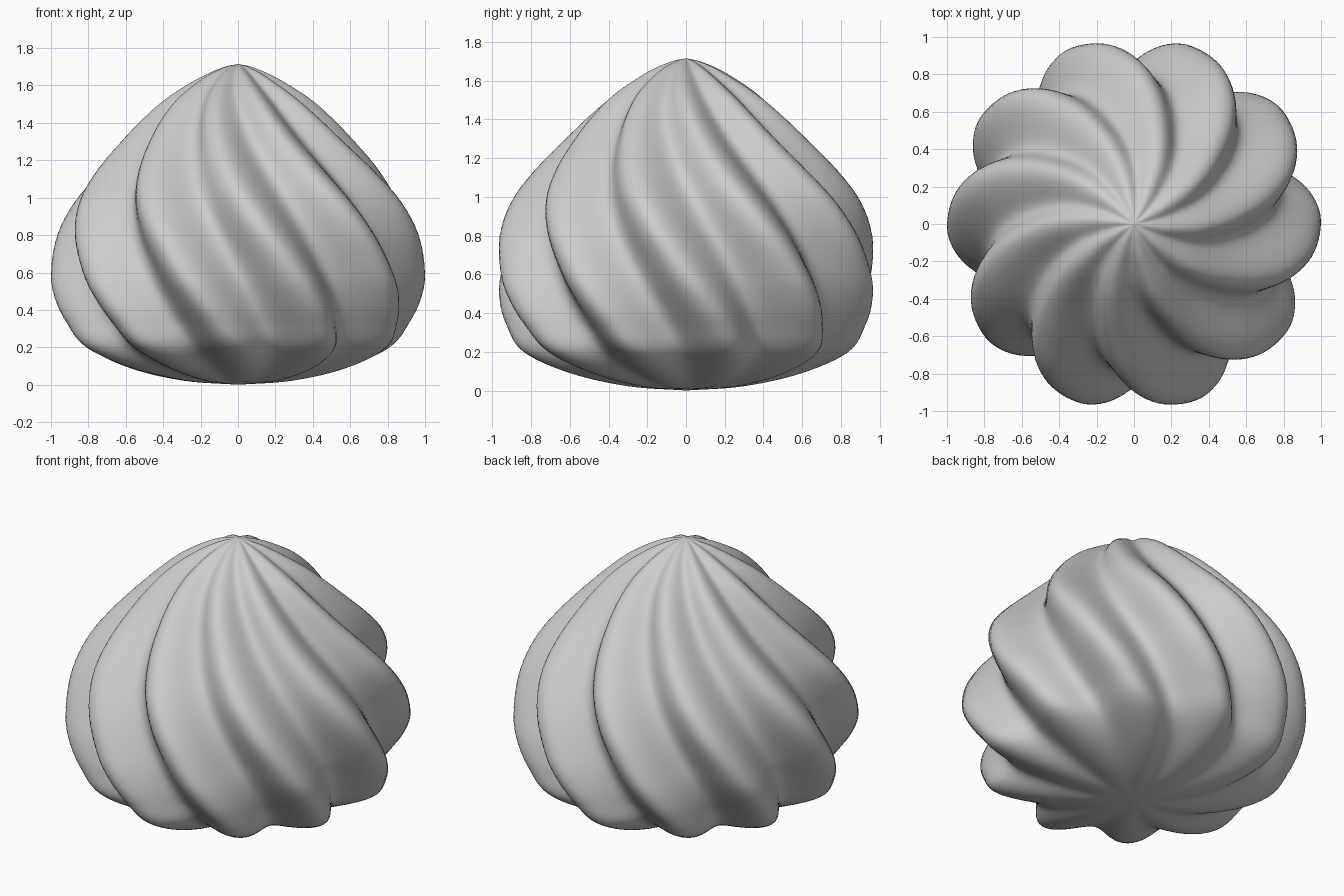
import bpy, bmesh
from math import sin, cos, pi, radians
from mathutils import Vector

if "Cube" in bpy.data.objects:
    bpy.data.objects.remove(bpy.data.objects["Cube"])

LOBES = 10
SEGS = 240
TWIST = radians(40)      # turn per unit of height
DEPTH = 0.19             # groove depth as a share of the radius

# Crest profile of the swirl: radius, height
PROFILE = [(0, 0), (0.3, 0.022), (0.6, 0.09), (0.84, 0.2), (0.935, 0.34),
           (0.985, 0.47), (1.0, 0.6), (0.975, 0.8), (0.90, 0.98),
           (0.78, 1.14), (0.63, 1.3), (0.50, 1.43), (0.37, 1.54),
           (0.2, 1.645), (0.08, 1.697), (0, 1.715)]


def smooth_profile(points, steps):
    """Catmull-Rom samples through the profile points."""
    p = [Vector(v) for v in points]
    p = [2 * p[0] - p[1]] + p + [2 * p[-1] - p[-2]]
    out = []
    for i in range(1, len(p) - 2):
        a, b, c, d = p[i - 1:i + 3]
        for s in range(steps):
            t = s / steps
            out.append(0.5 * (2 * b + (c - a) * t
                              + (2 * a - 5 * b + 4 * c - d) * t * t
                              + (3 * b - a - 3 * c + d) * t ** 3))
    return out


def lobe_radius(r, z, ang):
    phase = LOBES * (ang - TWIST * (0.6 - z))
    return r * (1 - DEPTH * (0.5 - 0.5 * cos(phase)))


# Twisted, fluted body
bm = bmesh.new()
rings = []
for r, z in smooth_profile(PROFILE, 6)[1:]:
    ring = []
    for k in range(SEGS):
        a = 2 * pi * k / SEGS
        q = lobe_radius(r, z, a)
        ring.append(bm.verts.new((q * cos(a), q * sin(a), z)))
    rings.append(ring)
bottom = bm.verts.new((0, 0, 0))
tip = bm.verts.new((0, 0, PROFILE[-1][1]))
for k in range(SEGS):
    n = (k + 1) % SEGS
    bm.faces.new((bottom, rings[0][n], rings[0][k]))
    bm.faces.new((tip, rings[-1][k], rings[-1][n]))
    for lo, hi in zip(rings, rings[1:]):
        bm.faces.new((lo[k], lo[n], hi[n], hi[k]))
for f in bm.faces:
    f.smooth = True
bmesh.ops.recalc_face_normals(bm, faces=bm.faces)
mesh = bpy.data.meshes.new("swirl_body")
bm.to_mesh(mesh)
bm.free()
body = bpy.data.objects.new("swirl_body", mesh)
bpy.context.collection.objects.link(body)
